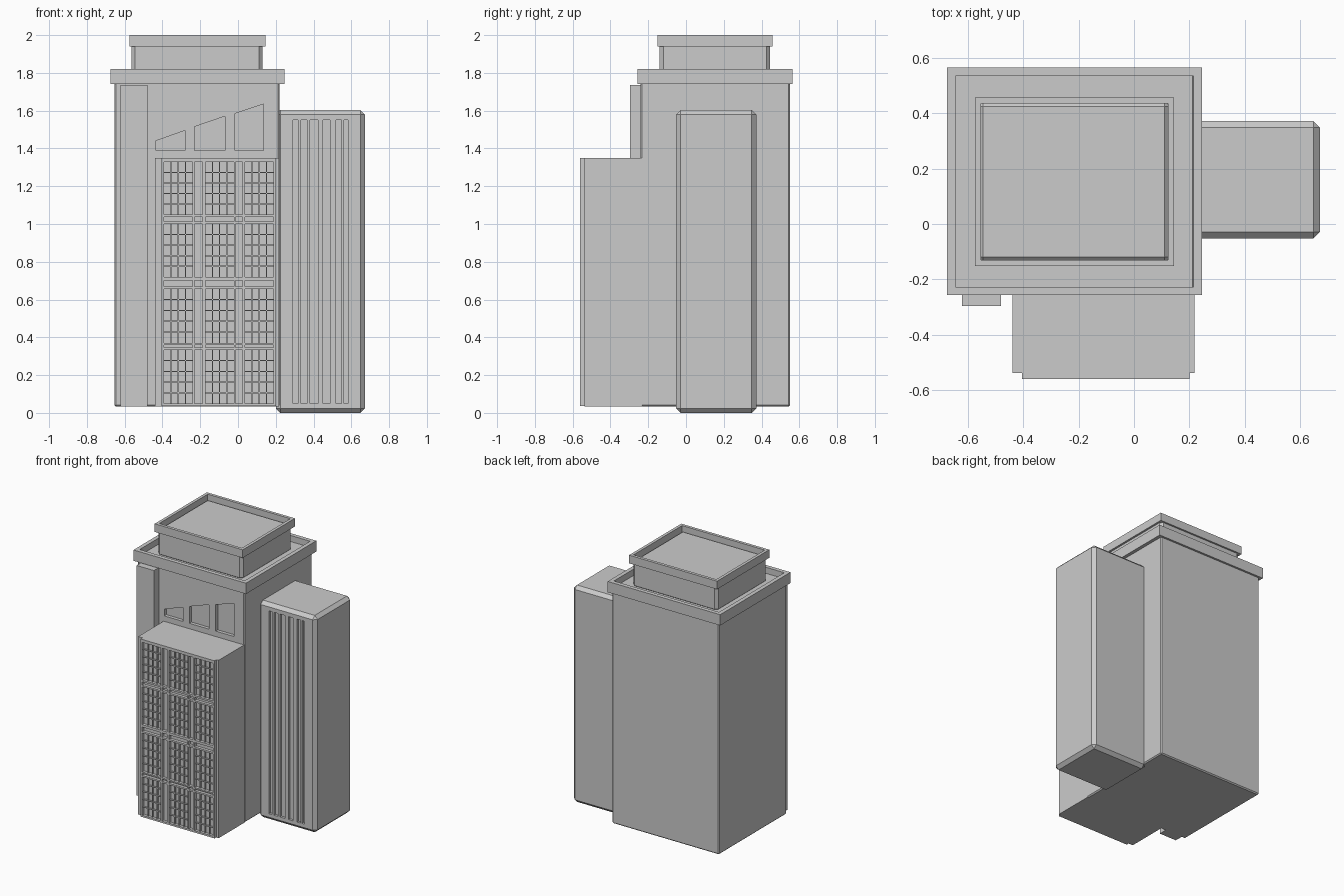
import bpy, bmesh
from mathutils import Vector

if "Cube" in bpy.data.objects:
    bpy.data.objects.remove(bpy.data.objects["Cube"])


def finish(name, bm):
    bmesh.ops.recalc_face_normals(bm, faces=bm.faces[:])
    me = bpy.data.meshes.new(name)
    bm.to_mesh(me)
    bm.free()
    ob = bpy.data.objects.new(name, me)
    bpy.context.scene.collection.objects.link(ob)
    return ob


def add_box(bm, x, y, z):
    vs = bmesh.ops.create_cube(bm, size=1)['verts']
    for v in vs:
        v.co = Vector([(r[0] + r[1]) / 2 + c * (r[1] - r[0]) for c, r in zip(v.co, (x, y, z))])


def box(name, x, y, z, bevel=0):
    bm = bmesh.new()
    add_box(bm, x, y, z)
    if bevel:
        bmesh.ops.bevel(bm, geom=bm.edges[:], offset=bevel, segments=1,
                        profile=0.5, affect='EDGES')
    return finish(name, bm)


def prism(name, pts, y0, y1):
    """Extrude an x-z outline along y."""
    bm = bmesh.new()
    f = bm.faces.new([bm.verts.new((x, y0, z)) for x, z in pts])
    r = bmesh.ops.extrude_face_region(bm, geom=[f])
    bmesh.ops.translate(bm, vec=(0, y1 - y0, 0),
                        verts=[g for g in r['geom'] if isinstance(g, bmesh.types.BMVert)])
    return finish(name, bm)


def ring(name, x, y, z, wall):
    """Rectangular parapet with an open centre."""
    bm = bmesh.new()
    rows = []
    for d, h in ((0, z[0]), (0, z[1]), (wall, z[1]), (wall, z[0])):
        rows.append([bm.verts.new(p) for p in (
            (x[0] + d, y[0] + d, h), (x[1] - d, y[0] + d, h),
            (x[1] - d, y[1] - d, h), (x[0] + d, y[1] - d, h))])
    for i in range(4):
        a, b = rows[i], rows[(i + 1) % 4]
        for j in range(4):
            k = (j + 1) % 4
            bm.faces.new((a[j], a[k], b[k], b[j]))
    return finish(name, bm)


def cut(ob, cutter):
    cutter.hide_render = True
    cutter.hide_viewport = True
    cutter.display_type = 'WIRE'
    m = ob.modifiers.new(cutter.name, 'BOOLEAN')
    m.operation = 'DIFFERENCE'
    m.solver = 'EXACT'
    m.object = cutter


# main block with three slanted window recesses
body = box("main_block", (-0.655, 0.22), (-0.24, 0.55), (0.033, 1.775), 0.008)
for i, (a, b, h0, h1) in enumerate(((-0.435, -0.28, 1.44, 1.495),
                                    (-0.23, -0.07, 1.515, 1.57),
                                    (-0.015, 0.135, 1.585, 1.635))):
    cut(body, prism(f"slanted_window_cutter_{i}",
                    [(a, 1.39), (b, 1.39), (b, h1), (a, h0)], -0.3, -0.215))
ring("main_parapet", (-0.675, 0.245), (-0.257, 0.565), (1.74, 1.82), 0.03)

# roof storey
box("roof_storey", (-0.565, 0.13), (-0.14, 0.445), (1.76, 1.96), 0.02)
ring("roof_parapet", (-0.575, 0.145), (-0.152, 0.458), (1.94, 2.0), 0.022)

# side tower with slotted front
tower = box("side_tower", (0.2, 0.672), (-0.053, 0.372), (0, 1.603), 0.024)
slots = ((0.29, 0.317), (0.333, 0.365), (0.38, 0.423),
         (0.45, 0.487), (0.52, 0.548), (0.56, 0.583))
for i, s in enumerate(slots):
    cut(tower, box(f"slot_cutter_{i}", s, (-0.1, -0.035), (0.05, 1.55)))

# left pilaster
box("left_pilaster", (-0.622, -0.48), (-0.297, -0.23), (0.035, 1.735))

# front wing
box("front_wing", (-0.44, 0.218), (-0.538, -0.23), (0.035, 1.35))

# window lattice: bars fill the gaps between openings
open_x = ((-0.392, -0.24), (-0.23, -0.187), (-0.172, -0.022), (-0.012, 0.025), (0.037, 0.188))
open_z = ((0.05, 0.333), (0.345, 0.36), (0.37, 0.657), (0.67, 0.702),
          (0.72, 1.0), (1.012, 1.037), (1.05, 1.328))


def gaps(lo, spans, hi):
    edges = [lo] + [v for s in spans for v in s] + [hi]
    return list(zip(edges[::2], edges[1::2]))


bm = bmesh.new()
for g in gaps(-0.405, open_x, 0.2):
    add_box(bm, g, (-0.56, -0.53), (0.037, 1.35))
for g in gaps(0.037, open_z, 1.35):
    for s in open_x:
        add_box(bm, s, (-0.56, -0.53), g)
finish("window_lattice", bm)

# thin glazing bars in the large windows
bm = bmesh.new()
for x0, x1 in open_x[::2]:
    for z0, z1 in open_z[::2]:
        for k in range(1, 4):
            c = x0 + (x1 - x0) * k / 4
            add_box(bm, (c - 0.003, c + 0.003), (-0.55, -0.535), (z0, z1))
        for k in range(1, 5):
            c = z0 + (z1 - z0) * k / 5
            add_box(bm, (x0, x1), (-0.549, -0.535), (c - 0.003, c + 0.003))
finish("glazing_bars", bm)
